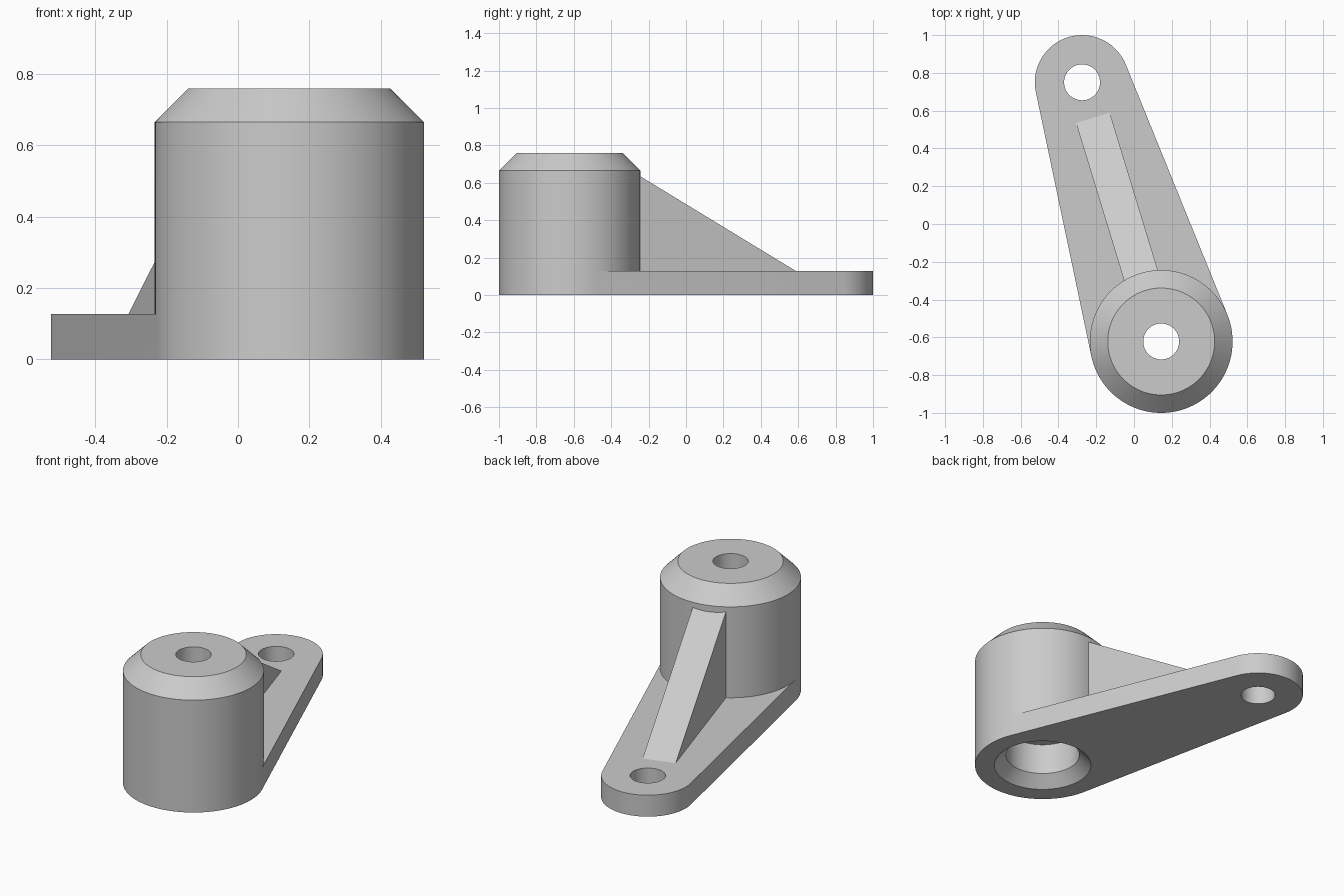
import bpy
import bmesh
from math import cos, sin, pi, radians
from mathutils import Vector
from mathutils.geometry import convex_hull_2d

if "Cube" in bpy.data.objects:
    bpy.data.objects.remove(bpy.data.objects["Cube"], do_unlink=True)

SEGMENTS = 96
BOSS = Vector((0.144, -0.622))
EYE = Vector((-0.275, 0.75))
BOSS_R, EYE_R, HOLE_R = 0.378, 0.25, 0.095
HEIGHT, PLATE_H, CHAMFER = 0.76, 0.127, 0.095

grey = bpy.data.materials.new("plain grey")
grey.use_nodes = True
colour = (0.6, 0.6, 0.6, 1)
grey.diffuse_color = colour
grey.node_tree.nodes["Principled BSDF"].inputs["Base Color"].default_value = colour


def finish(name, bm):
    bmesh.ops.recalc_face_normals(bm, faces=bm.faces)
    mesh = bpy.data.meshes.new(name)
    bm.to_mesh(mesh)
    bm.free()
    mesh.materials.append(grey)
    obj = bpy.data.objects.new(name, mesh)
    bpy.context.collection.objects.link(obj)
    return obj


def ring(centre, radius):
    return [centre + radius * Vector((cos(2 * pi * i / SEGMENTS), sin(2 * pi * i / SEGMENTS)))
            for i in range(SEGMENTS)]


def prism(name, points, offset):
    """Extrude a flat outline of 3D points along an offset."""
    bm = bmesh.new()
    face = bm.faces.new([bm.verts.new(p) for p in points])
    new = bmesh.ops.extrude_face_region(bm, geom=[face], use_keep_orig=True)["geom"]
    bmesh.ops.translate(bm, vec=offset, verts=[v for v in new if isinstance(v, bmesh.types.BMVert)])
    return finish(name, bm)


def turned(name, centre, profile):
    """Closed solid turned from (radius, height) pairs."""
    bm = bmesh.new()
    loops = [[bm.verts.new((*p, z)) for p in ring(centre, r)] for r, z in profile]
    for low, high in zip(loops, loops[1:]):
        for i in range(SEGMENTS):
            j = (i + 1) % SEGMENTS
            bm.faces.new((low[i], low[j], high[j], high[i]))
    bm.faces.new(loops[0])
    bm.faces.new(loops[-1])
    return finish(name, bm)


# Tapered base plate wrapping both round ends
outline = ring(BOSS, BOSS_R) + ring(EYE, EYE_R)
hull = [outline[i].to_3d() for i in convex_hull_2d(outline)]
body = prism("bracket_body", hull, Vector((0, 0, PLATE_H)))

# Tall boss with a chamfered top
boss = turned("boss", BOSS, [(BOSS_R, 0), (BOSS_R, HEIGHT - CHAMFER),
                             (BOSS_R - CHAMFER, HEIGHT)])

# Sloping rib along the centre line
along = (EYE - BOSS).normalized()
across = Vector((along.y, -along.x, 0))
slope, foot, root, width = 0.582, 1.238, 0.32, 0.187
rib_side = [(root, 0.05), (foot, 0.05), (foot, PLATE_H),
            (root, PLATE_H + slope * (foot - root))]
rib = prism("rib", [(*(BOSS + along * s), z) for s, z in rib_side], across * width)
rib.location = -across * width / 2

# Stepped bore with a countersunk mouth, and the eye hole
bore = turned("bore_cutter", BOSS, [(0.28, -0.01), (0.205, 0.065), (0.205, 0.25),
                                    (HOLE_R, 0.25), (HOLE_R, HEIGHT + 0.1)])
eye_hole = turned("eye_hole_cutter", EYE, [(HOLE_R, -0.1), (HOLE_R, PLATE_H + 0.1)])

# Join the solids and cut the holes
helpers = [(boss, "UNION"), (rib, "UNION"), (bore, "DIFFERENCE"), (eye_hole, "DIFFERENCE")]
for helper, operation in helpers:
    helper.hide_render = True
    mod = body.modifiers.new(helper.name, "BOOLEAN")
    mod.object, mod.operation, mod.solver = helper, operation, "EXACT"

bpy.ops.object.select_all(action="DESELECT")
body.select_set(True)
bpy.context.view_layer.objects.active = body
bpy.ops.object.convert(target="MESH")
for helper, _ in helpers:
    bpy.data.objects.remove(helper, do_unlink=True)
bpy.ops.object.shade_smooth_by_angle(angle=radians(25))
